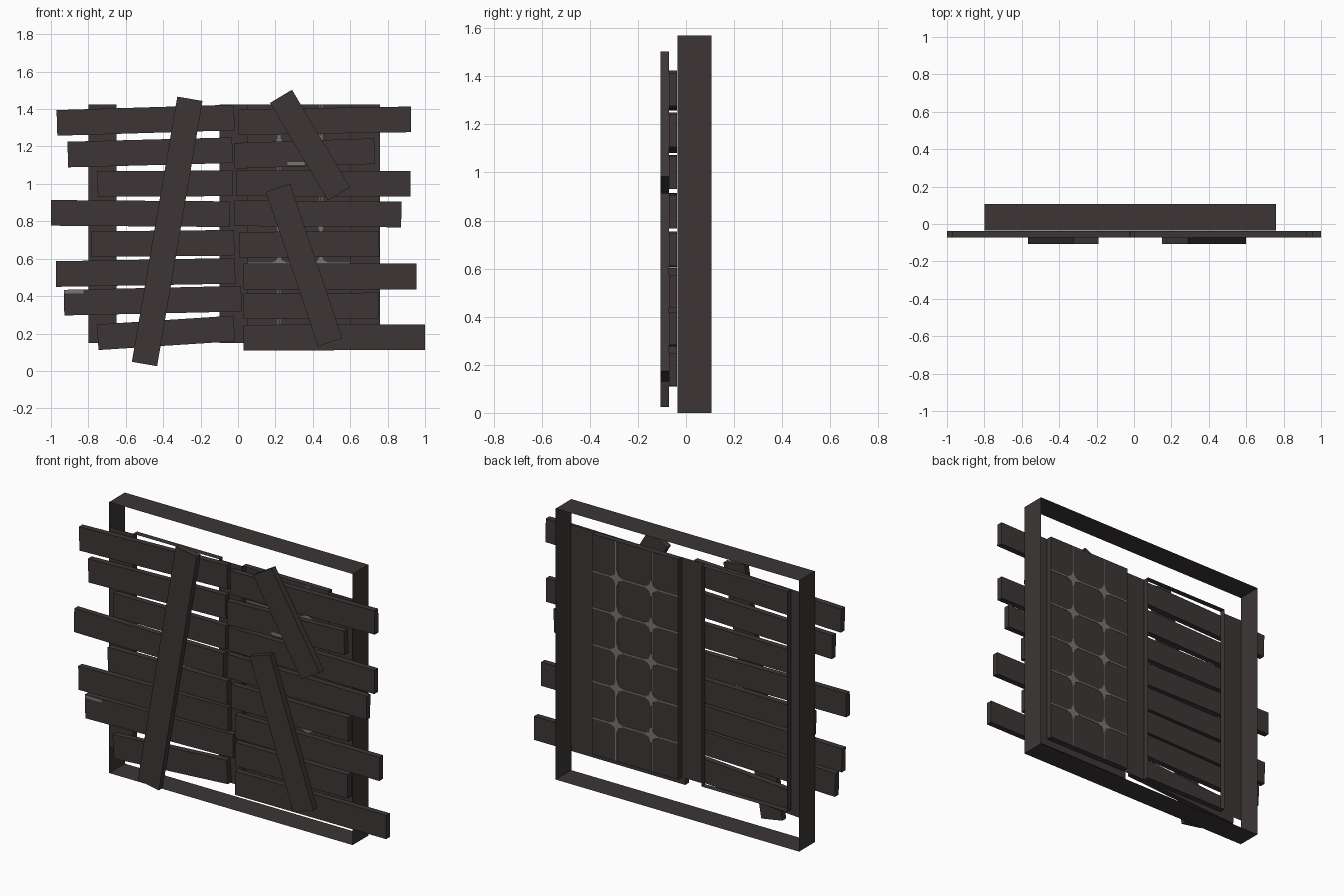
import bpy, math
from mathutils import Matrix, Vector

if "Cube" in bpy.data.objects:
    bpy.data.objects.remove(bpy.data.objects["Cube"])

def material(name, rgb):
    m = bpy.data.materials.new(name)
    m.diffuse_color = (*rgb, 1)
    m.use_nodes = True
    m.node_tree.nodes["Principled BSDF"].inputs["Base Color"].default_value = m.diffuse_color
    return m

WOOD = material("dark_wood", (0.045, 0.037, 0.036))
GREY = material("worn_grey", (0.19, 0.18, 0.175))

def add(name, verts, faces, mat):
    me = bpy.data.meshes.new(name)
    me.from_pydata(verts, [], faces)
    me.materials.append(mat)
    ob = bpy.data.objects.new(name, me)
    bpy.context.collection.objects.link(ob)
    return ob

def box(name, x0, x1, y0, y1, z0, z1, mat):
    v = [(x, y, z) for x in (x0, x1) for y in (y0, y1) for z in (z0, z1)]
    f = [(0, 1, 3, 2), (4, 6, 7, 5), (0, 4, 5, 1), (2, 3, 7, 6), (0, 2, 6, 4), (1, 5, 7, 3)]
    return add(name, v, f, mat)

def band(name, x0, x1, z0, z1, y0, y1, mat=WOOD):
    """Open rectangular sleeve of thin sheets, normals outward."""
    ring = [(x0, z0), (x1, z0), (x1, z1), (x0, z1)]
    v = [(x, y, z) for y in (y0, y1) for x, z in ring]
    f = [(i, (i + 1) % 4, (i + 1) % 4 + 4, i + 4) for i in range(4)]
    return add(name, v, f, mat)

def board(name, a, b, y0, y1, w=0.137):
    """Plank between two end centres (x, z)."""
    a, b = Vector((a[0], 0, a[1])), Vector((b[0], 0, b[1]))
    d = b - a
    h = d.length / 2
    ob = box(name, -h, h, y0, y1, -w / 2, w / 2, WOOD)
    ob.data.transform(Matrix.Translation((a + b) / 2) @
                      Matrix.Rotation(-math.atan2(d.z, d.x), 4, 'Y'))
    return ob

FRONT, BACK, GLASS = -0.036, 0.107, 0.002
Z0, Z1 = 0.15, 1.425

# outer casing sleeve
band("outer_casing", -0.80, 0.76, 0, 1.57, FRONT, BACK)

# flat stiles and the reveals of both openings
for name, x0, x1 in (("left_stile", -0.80, -0.65), ("centre_post", -0.10, 0.05),
                     ("right_stile", 0.60, 0.76)):
    add(name, [(x0, -0.033, Z0), (x1, -0.033, Z0), (x1, -0.033, Z1), (x0, -0.033, Z1)],
        [(0, 1, 2, 3)], WOOD)
band("left_reveal", -0.65, -0.10, Z0, Z1, -0.033, GLASS)
band("right_reveal", 0.05, 0.60, Z0, Z1, -0.033, GLASS)

# closed pane on the right with a grey lattice
add("pane", [(0.05, GLASS, Z0), (0.60, GLASS, Z0), (0.60, GLASS, Z1), (0.05, GLASS, Z1)],
    [(0, 1, 2, 3)], WOOD)
ys = (GLASS - 0.002, GLASS + 0.002)
cols = (0.22, 0.443)
rows = [Z0 + (Z1 - Z0) * i / 6 for i in range(1, 6)]
for x in cols:
    for s in (-0.006, 0.006):
        box("lattice_upright", x + s - 0.002, x + s + 0.002, *ys, Z0, Z1, GREY)
for z in rows:
    box("lattice_bar", 0.05, 0.60, *ys, z - 0.004, z + 0.004, GREY)
    for x in cols:
        # four-pointed star at each crossing
        pts = []
        for k in range(8):
            r = 0.05 if k % 2 == 0 else 0.022
            t = k * math.pi / 4
            pts.append((x + r * math.cos(t), z + r * math.sin(t)))
        v = [(px, y, pz) for y in (ys[0] - 0.0005, ys[1] + 0.0005) for px, pz in pts]
        f = [tuple(range(8)), tuple(range(15, 7, -1))]
        f += [(i, i + 8, (i + 1) % 8 + 8, (i + 1) % 8) for i in range(8)]
        add("lattice_star", v, f, GREY)

# horizontal boards: x and z of the left end, then of the right end
left = [(-.968, 1.326, -.02, 1.355), (-.91, 1.157, -.03, 1.18), (-.75, 1.0, -.03, 1.003),
        (-1.0, .845, -.045, .838), (-.785, .678, -.02, .685), (-.973, .518, -.015, .535),
        (-.93, .365, .018, .386), (-.75, .18, -.02, .227)]
right = [(0, 1.33, .925, 1.345), (-.02, 1.15, .73, 1.175), (-.01, 1.003, .923, 1.0),
         (-.02, .843, .873, .836), (.005, .674, .755, .68), (.03, .505, .955, .505),
         (.03, .345, .752, .35), (.03, .178, .999, .18)]
for name, rowset in (("left_board", left), ("right_board", right)):
    for ax, az, bx, bz in rowset:
        board(name, (ax, az), (bx, bz), -0.071, -0.0365)

# diagonal boards nailed on top
for ax, az, bx, bz in ((-.257, 1.455, -.5, .037), (.23, 1.468, .54, .947),
                       (.214, .979, .492, .152)):
    board("diagonal_board", (ax, az), (bx, bz), -0.107, -0.0715)

# small worn patches
box("worn_patch", 0.265, 0.355, -0.0725, -0.07, 1.10, 1.118, GREY)
box("worn_patch", -0.93, -0.825, -0.0725, -0.07, 0.415, 0.432, GREY)
